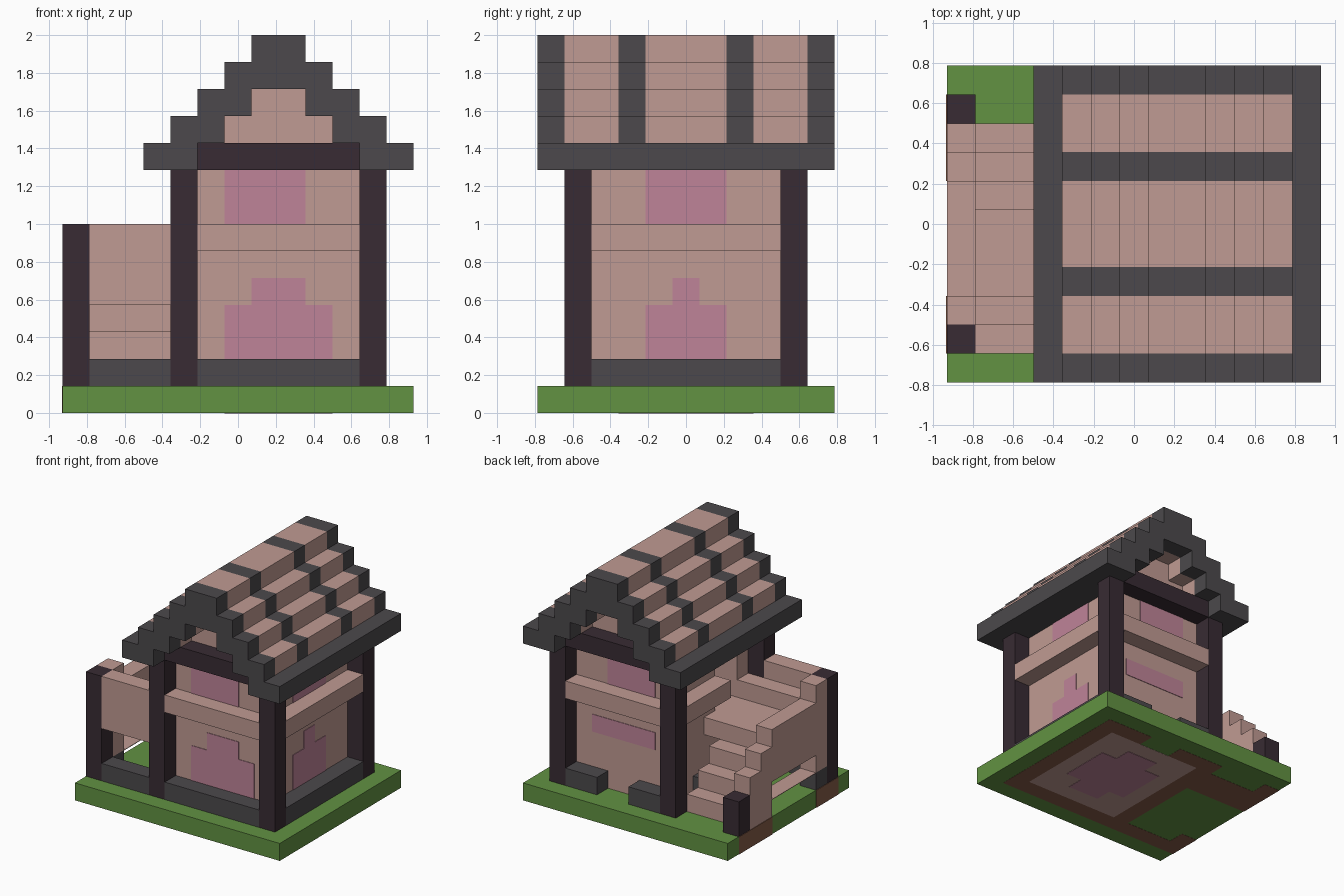
import bpy
import bmesh
from mathutils import Matrix, Vector

if "Cube" in bpy.data.objects:
    bpy.data.objects.remove(bpy.data.objects["Cube"], do_unlink=True)

UNIT = 1 / 7                      # edge length of one building block
ORIGIN = Vector((-6.5, -5.5, 0))  # grid corner, in blocks
THIN = 0.03                       # plate thickness, in blocks


def make_material(name, red, green, blue):
    linear = [((c / 255 + 0.055) / 1.055) ** 2.4 for c in (red, green, blue)]
    colour = (*linear, 1)
    material = bpy.data.materials.new(name)
    material.use_nodes = True
    material.diffuse_color = colour
    shader = next(n for n in material.node_tree.nodes if n.type == "BSDF_PRINCIPLED")
    shader.inputs["Base Color"].default_value = colour
    shader.inputs["Roughness"].default_value = 0.9
    return material


grass = make_material("grass green", 98, 146, 66)
dirt = make_material("dirt brown", 134, 92, 72)
pink = make_material("plaster pink", 192, 155, 147)
magenta = make_material("dusty magenta", 191, 132, 152)
stone = make_material("dark stone grey", 76, 73, 76)
timber = make_material("dark timber", 56, 43, 51)


def build(name, material, *boxes):
    """One object from boxes given as x, y and z ranges in blocks."""
    bm = bmesh.new()
    for ranges in boxes:
        low = Vector([r[0] for r in ranges])
        high = Vector([r[1] for r in ranges])
        place = Matrix.Translation(((low + high) / 2 + ORIGIN) * UNIT)
        size = Matrix.Diagonal((*((high - low) * UNIT), 1))
        bmesh.ops.create_cube(bm, size=1, matrix=place @ size)
    mesh = bpy.data.meshes.new(name)
    bm.to_mesh(mesh)
    bm.free()
    mesh.materials.append(material)
    part = bpy.data.objects.new(name, mesh)
    bpy.context.collection.objects.link(part)
    return part


def box(x, y, z):
    return (x, y, z)


# Ground
build("ground", grass, box((0, 13), (0, 11), (0, 1)))

# Colours showing on the underside and edge of the ground
below = (-THIN / 3, THIN / 3)
edge = (-THIN, 0)
house_ring = [box((4, 12), (1, 2), below), box((4, 5), (2, 9), below),
              box((11, 12), (2, 9), below), box((4, 7), (9, 10), below),
              box((9, 12), (9, 10), below)]
yard = [box((0, 4), (1, 2), below), box((0, 1), (2, 3), below),
        box((0, 4), (7, 9), below), box((0, 1), (9, 10), below)]
build("dirt_underside", dirt, *house_ring, *yard)
build("dirt_edge", dirt, box(edge, (7, 10), (0, 1)), box(edge, (1, 3), (0, 1)))
build("floor_underside", pink, box((5, 11), (2, 9), below))
lower = (-THIN, -THIN / 3)
build("floor_pattern", magenta, box((6, 10), (4, 7), lower),
      box((7, 9), (3, 4), lower), box((7, 9), (7, 8), lower))

# House corner posts and gable beams
build("corner_posts", timber,
      *[box((x, x + 1), (y, y + 1), (1, 9)) for x in (4, 11) for y in (1, 9)])
build("gable_beams", timber,
      *[box((5, 11), (y, y + 1), (9, 10)) for y in (1, 9)])

# Stone footing, with a gap at the back
build("footing", stone, box((5, 11), (1, 2), (1, 2)), box((11, 12), (2, 9), (1, 2)),
      box((4, 5), (2, 7), (1, 2)), box((5, 7), (9, 10), (1, 2)),
      box((9, 11), (9, 10), (1, 2)), box((1, 4), (1, 2), (1, 2)),
      box((0, 1), (2, 3), (1, 2)))

# Recessed walls, with a doorway above the stairs
build("end_walls", pink, *[box((5, 11), (y, y + 1), (1, 10)) for y in (2, 8)])
build("right_wall", pink, box((10, 11), (3, 8), (1, 10)))
build("stair_wall", pink, box((5, 6), (3, 8), (1, 5)), box((5, 6), (3, 8), (8, 10)),
      box((5, 6), (5, 8), (5, 8)))
build("gables", pink,
      *[box((5 + s, 11 - s), (y, y + 1), (9 + s, 10 + s)) for y in (2, 8) for s in (1, 2)])

# Ledges at mid height
build("ledges", pink, *[box((5, 11), (y, y + 1), (6, 7)) for y in (1, 9)],
      box((11, 12), (2, 9), (6, 7)), box((4, 5), (5, 9), (6, 7)))

# Painted windows
front, back, side = (2 - THIN, 2), (9, 9 + THIN), (11, 11 + THIN)
build("front_windows", magenta, box((6, 9), front, (7, 9)),
      box((6, 10), front, (2, 4)), box((7, 9), front, (4, 5)))
build("back_windows", magenta, box((6, 9), back, (7, 9)), box((6, 10), back, (4, 5)))
build("side_windows", magenta, box(side, (4, 7), (7, 9)),
      box(side, (4, 7), (2, 4)), box(side, (5, 6), (4, 5)))

# Stepped roof: stone ribs with pink bands between, stone eaves
ribs = [(y, y + 1) for y in (0, 3, 7, 10)]
bands = [(1, 3), (4, 7), (8, 10)]


def roof_course(spans):
    boxes = []
    for step in (1, 2):
        for x in (3 + step, 11 - step):
            boxes += [box((x, x + 2), span, (9 + step, 10 + step)) for span in spans]
    boxes += [box((6, 10), span, (12, 13)) for span in spans]
    boxes += [box((7, 9), span, (13, 14)) for span in spans]
    return boxes


build("roof_ribs", stone, *roof_course(ribs))
build("roof_bands", pink, *roof_course(bands))
eaves = [box((x, x + 1), (0, 11), (9, 10)) for x in (3, 4, 11, 12)]
build("eaves", stone, *eaves)

# Outside stairs and landing, rising toward the front
build("stairs", pink, box((1, 4), (8, 9), (1, 2)), box((1, 4), (7, 8), (1, 3)),
      box((1, 4), (6, 7), (3, 4)), box((1, 5), (3, 6), (4, 5)),
      box((1, 5), (2, 3), (4, 6)), box((1, 4), (1, 2), (4, 7)))

# Stair side rail, its low sill and end posts
build("stair_rail", pink, box((0, 1), (8, 9), (1, 4)), box((0, 1), (7, 8), (1, 5)),
      box((0, 1), (3, 7), (3, 6)), box((0, 1), (2, 3), (2, 7)))
build("rail_sill", pink, box((0, 1), (3, 7), (2 - THIN, 2)))
build("rail_posts", timber, box((0, 1), (1, 2), (1, 7)), box((0, 1), (9, 10), (1, 3)))
